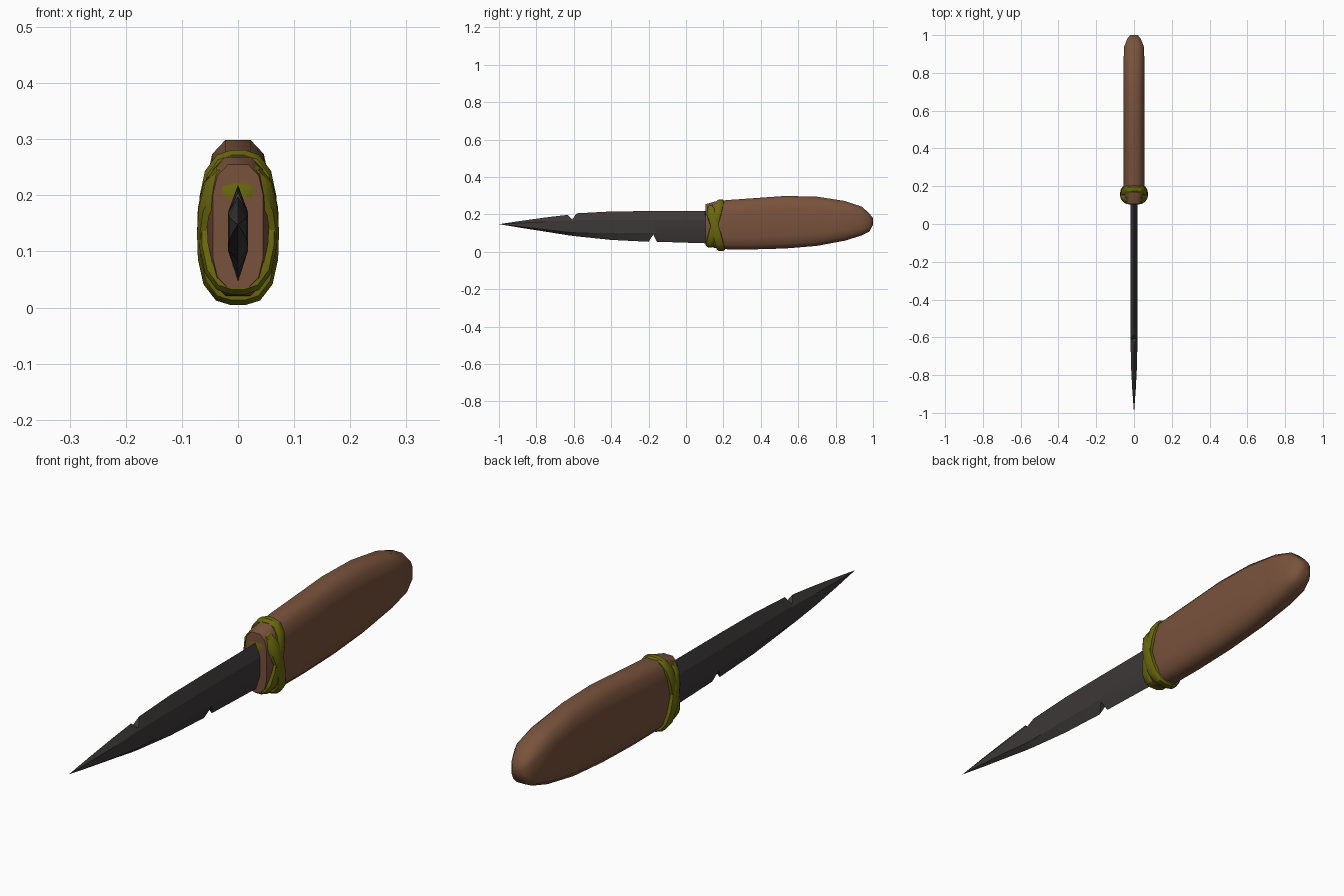
import bpy, bmesh, math

if "Cube" in bpy.data.objects:
    bpy.data.objects.remove(bpy.data.objects["Cube"])


def material(name, rgb):
    m = bpy.data.materials.new(name)
    m.diffuse_color = (*rgb, 1)
    m.use_nodes = True
    m.node_tree.nodes["Principled BSDF"].inputs["Base Color"].default_value = m.diffuse_color
    return m


WOOD = material("brown wood", (0.19, 0.085, 0.045))
STONE = material("dark stone", (0.046, 0.040, 0.040))
CORD = material("olive cord", (0.14, 0.135, 0.004))


def loft(name, rings, mat, angle, closed=False):
    """Skin a series of equal-length rings, capping the ends unless closed."""
    bm = bmesh.new()
    vs = [[bm.verts.new(p) for p in r] for r in rings]
    n = len(vs[0])
    for k in range(len(vs) if closed else len(vs) - 1):
        a, b = vs[k], vs[(k + 1) % len(vs)]
        for i in range(n):
            j = (i + 1) % n
            bm.faces.new((a[i], a[j], b[j], b[i]))
    if not closed:
        bm.faces.new(vs[0])
        bm.faces.new(vs[-1])
    bmesh.ops.remove_doubles(bm, verts=bm.verts, dist=0.0002)
    bmesh.ops.recalc_face_normals(bm, faces=bm.faces)
    me = bpy.data.meshes.new(name)
    bm.to_mesh(me)
    bm.free()
    me.materials.append(mat)
    ob = bpy.data.objects.new(name, me)
    bpy.context.collection.objects.link(ob)
    bpy.context.view_layer.objects.active = ob
    ob.select_set(True)
    bpy.ops.object.shade_smooth_by_angle(angle=math.radians(angle))
    ob.select_set(False)
    return ob


# Handle: rounded slab section swept along y (y, bottom, top, half width)
quarter = [(1, 0.5), (0.82, 0.82), (0.4, 1)]
section = (quarter + [(-x, z) for x, z in quarter[::-1]]
           + [(-x, -z) for x, z in quarter] + [(x, -z) for x, z in quarter[::-1]])
stations = [(0.105, 0.035, 0.255, 0.045), (0.15, 0.022, 0.268, 0.054),
            (0.22, 0.014, 0.277, 0.056), (0.35, 0.013, 0.286, 0.056),
            (0.53, 0.018, 0.299, 0.056), (0.70, 0.032, 0.295, 0.056),
            (0.85, 0.060, 0.272, 0.056), (0.94, 0.088, 0.242, 0.052),
            (0.98, 0.108, 0.205, 0.036), (1.0, 0.145, 0.180, 0.020)]
loft("handle", [[(w * sx, y, (lo + hi) / 2 + (hi - lo) / 2 * sz) for sx, sz in section]
                for y, lo, hi, w in stations], WOOD, 50)

# Blade: knapped, bevelled section; notches are stations with a blunt, sunken edge
# (y, bottom, top, half thickness, bottom edge half width, top edge half width)
blade = [(0.13, 0.045, 0.219, 0.018, 0, 0), (-0.155, 0.054, 0.218, 0.018, 0, 0),
         (-0.175, 0.092, 0.218, 0.018, 0.014, 0), (-0.20, 0.054, 0.218, 0.018, 0, 0),
         (-0.40, 0.064, 0.216, 0.018, 0, 0), (-0.585, 0.083, 0.206, 0.018, 0, 0),
         (-0.608, 0.086, 0.174, 0.018, 0, 0.014), (-0.632, 0.089, 0.198, 0.018, 0, 0),
         (-0.75, 0.108, 0.184, 0.016, 0, 0), (-0.88, 0.128, 0.166, 0.009, 0, 0),
         (-1.0, 0.148, 0.148, 0, 0, 0)]
rings = []
for y, lo, hi, t, wl, wh in blade:
    f = min(1, (y + 1) / 0.4)
    r1 = max(lo + (hi - lo) * 0.08, 0.148 - 0.046 * f)
    r2 = min(hi - (hi - lo) * 0.08, 0.148 + 0.022 * f)
    right = [(wl, lo), (t, r1), (t, r2), (wh, hi)]
    rings.append([(x, y, z) for x, z in right] + [(-x, y, z) for x, z in right[::-1]])
loft("blade", rings, STONE, 20)


# Cord wraps: tilted flat loops around the front of the handle
def wrap(name, zc, rz, rx, lean, width, fold, segs=18):
    """lean = y shift from bottom to top; fold = how far the top front edge tucks in."""
    rings = []
    for k in range(segs):
        a = 2 * math.pi * k / segs
        c, s = math.cos(a), math.sin(a)
        q = (abs(c) ** 2.8 + abs(s) ** 2.8) ** (-1 / 2.8)
        y = 0.155 + lean * s * q / 2
        up = max(0, s) ** 1.5
        pts = [(-width / 2, 0.78 - fold * up), (-width / 2, 0.93 - fold * up),
               (-width * 0.2, 1.0 - fold * up * 0.25), (width * 0.3, 1.0),
               (width / 2, 0.95), (width / 2, 0.78)]
        rings.append([(rx * c * q * r, y + dy, zc + rz * s * q * r) for dy, r in pts])
    loft(name, rings, CORD, 35, closed=True)


wrap("cord_wrap_back", 0.152, 0.129, 0.070, 0.058, 0.040, 0.0)
wrap("cord_wrap_front", 0.132, 0.128, 0.073, -0.062, 0.044, 0.30)
